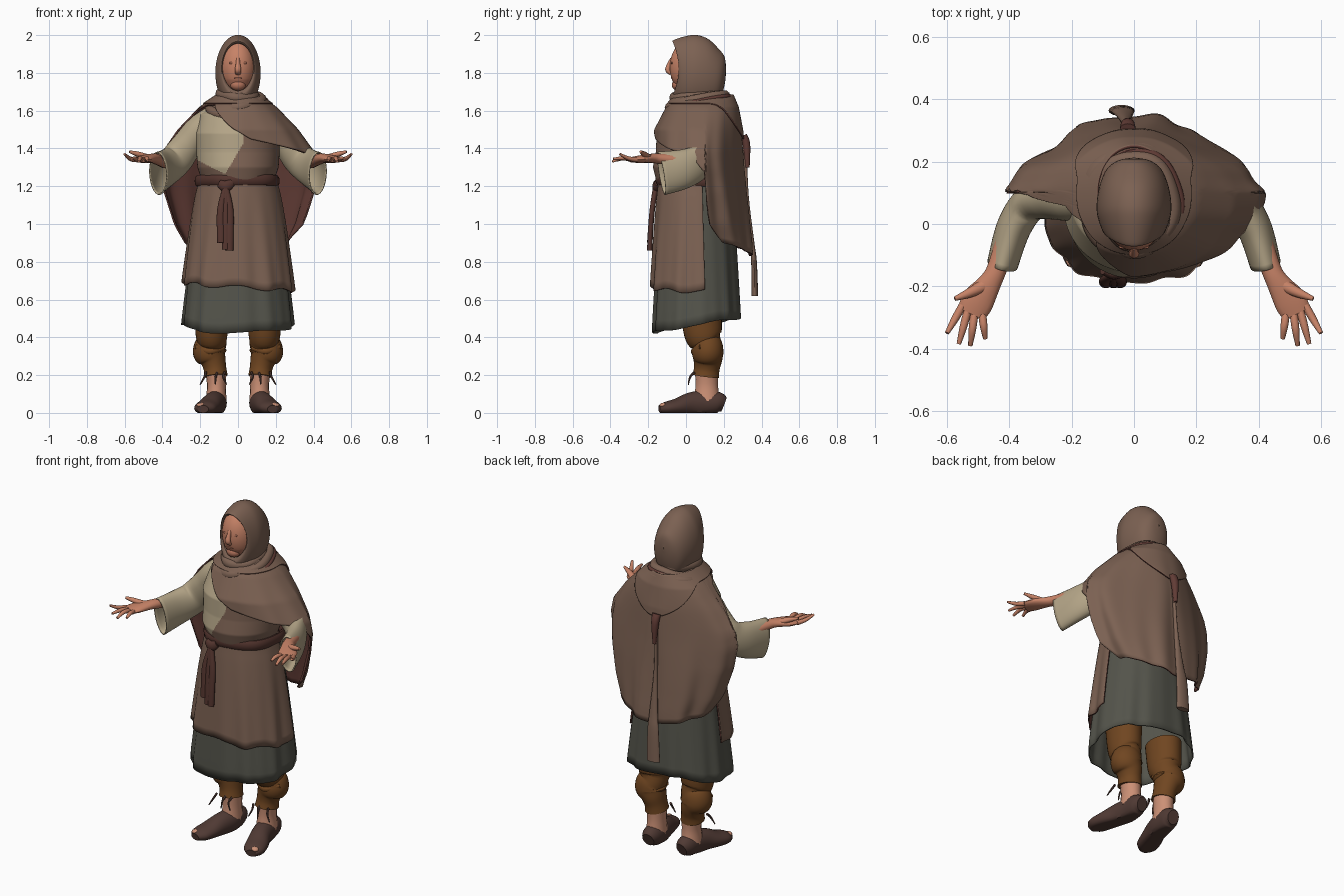
import bpy, bmesh
from math import sin, cos, pi, radians, copysign
from mathutils import Vector

cube = bpy.data.objects.get("Cube")
if cube:
    bpy.data.objects.remove(cube, do_unlink=True)


def material(name, r, g, b):
    m = bpy.data.materials.new(name)
    m.use_nodes = True
    m.diffuse_color = (r, g, b, 1)
    node = next(n for n in m.node_tree.nodes if n.type == 'BSDF_PRINCIPLED')
    node.inputs["Base Color"].default_value = (r, g, b, 1)
    node.inputs["Roughness"].default_value = .9
    return m


BROWN = material("brown wool", .2, .12, .085)
BEIGE = material("beige linen", .45, .37, .24)
GREY = material("grey green cloth", .088, .088, .07)
SKIN = material("skin", .57, .225, .135)
STUBBLE = material("stubble", .46, .175, .108)
WRAP = material("foot wrap", .6, .28, .18)
LEGGING = material("rust leggings", .162, .061, .015)
LEATHER = material("shoe leather", .08, .042, .034)
BELT = material("dark red belt", .09, .036, .028)
LINING = material("red brown lining", .12, .045, .036)


def table(rows, v):
    """Linear lookup in rows sorted by their first value."""
    if v <= rows[0][0]:
        return rows[0][1:]
    for a, b in zip(rows, rows[1:]):
        if v <= b[0]:
            t = (v - a[0]) / (b[0] - a[0])
            return [p + (q - p) * t for p, q in zip(a[1:], b[1:])]
    return rows[-1][1:]


def power(v, e):
    """Signed power, for squarer or more pointed ovals."""
    return copysign(abs(v)**e, v)


def spline(pts, steps=5):
    """Catmull-Rom resampling of a short list of tuples."""
    p = [pts[0], *pts, pts[-1]]
    out = []
    for i in range(1, len(p) - 2):
        for k in range(steps):
            t = k / steps
            out.append([b + .5 * t * (c - a + t * (2*a - 5*b + 4*c - d + t * (3*(b - c) + d - a)))
                        for a, b, c, d in zip(*p[i - 1:i + 3])])
    return out + [list(pts[-1])]


def loft(name, rings, mats, closed=True, wrap=False, cap=False, thick=0, rule=None, recalc=True):
    """Skin a list of point rings; thick adds a shell whose inside uses the second material."""
    bm = bmesh.new()
    vs = [[bm.verts.new(p) for p in ring] for ring in rings]
    n = len(vs[0])
    for i in range(len(vs) if wrap else len(vs) - 1):
        a, b = vs[i], vs[(i + 1) % len(vs)]
        for j in range(n if closed else n - 1):
            k = (j + 1) % n
            bm.faces.new((a[j], a[k], b[k], b[j]))
    if cap:
        bm.faces.new(vs[0])
        bm.faces.new(vs[-1])
    if recalc:
        bmesh.ops.recalc_face_normals(bm, faces=bm.faces)
    for f in bm.faces:
        f.smooth = True
        if rule:
            f.material_index = rule(f.calc_center_median())
    me = bpy.data.meshes.new(name)
    bm.to_mesh(me)
    bm.free()
    for m in mats:
        me.materials.append(m)
    me.set_sharp_from_angle(angle=radians(50))
    ob = bpy.data.objects.new(name, me)
    bpy.context.collection.objects.link(ob)
    if thick:
        s = ob.modifiers.new("Thickness", 'SOLIDIFY')
        s.thickness, s.offset = thick, -1
        s.material_offset = s.material_offset_rim = len(mats) - 1


def tube(name, pts, mat, side=1, n=16, thick=0):
    """Oval tube along (x, y, z, width radius, height radius) points; side mirrors x."""
    pts = spline(pts)
    c = [Vector(p[:3]) for p in pts]
    whole = (c[-1] - c[0]).normalized()
    up = Vector((0, 1, 0)) if abs(whole.z) > .75 else Vector((0, 0, 1))
    rings = []
    for i, p in enumerate(pts):
        d = (c[min(i + 1, len(c) - 1)] - c[max(i - 1, 0)]).normalized()
        u = d.cross(up).normalized()
        v = u.cross(d)
        ring = [c[i] + u * p[3] * cos(2*pi*k/n) + v * p[4] * sin(2*pi*k/n) for k in range(n)]
        rings.append([(q.x * side, q.y, max(q.z, 0)) for q in ring])
    loft(name, rings, [mat], cap=not thick, thick=thick)


def fold(name, y, z, rx, ry, r_out, r_up, tilt, mat, lean=0):
    """Closed roll of cloth around the body."""
    rings = []
    for i in range(64):
        a = 2*pi*i/64
        w = 1 + .025 * sin(5*a + z*40)
        rings.append([((rx*w + r_out*cos(b)) * cos(a), y + (ry*w + r_out*cos(b)) * sin(a),
                       z + tilt*sin(a) + lean*cos(a) + r_up*sin(b)) for b in (2*pi*k/10 for k in range(10))])
    loft(name, rings, [mat], wrap=True)


# Torso with the linen shirt showing on the right breast
TORSO = [(1.18, .19, -.14, .23), (1.24, .195, -.16, .24), (1.3, .215, -.175, .25), (1.38, .22, -.16, .26),
         (1.48, .225, -.155, .26), (1.58, .2, -.1, .24), (1.65, .09, -.01, .18)]
rings = []
for i in range(81):
    z = 1.18 + .47 * i / 80
    rx, f, b = table(TORSO, z)
    rings.append([(rx*cos(a), (f + b)/2 + (b - f)/2*sin(a), z) for a in (2*pi*k/200 for k in range(200))])
loft("torso", rings, [BROWN, BEIGE], cap=True,
     rule=lambda c: int(c.z > 1.265 + .5*max(0, -c.x - .07) and c.x < .025 - max(0, 1.42 - c.z)*.6))


# Underskirt and the tunic panel hanging over its front
def skirt_point(a, z, grow, pleat):
    t = min(1, max(0, (1.22 - z) / .75))
    w = 1 + pleat * t * (sin(11*a) + .6*sin(17*a + 1) + .5*sin(5*a))
    e = 1 - .15 * t
    return ((.195 + .1*t**.7 + grow) * w * power(cos(a), e),
            .057 + (.19 + .045*t**.7 + grow) * w * power(sin(a), e), z)


def skirt(name, a0, a1, hem, top, grow, pleat, mats, closed):
    n, rows = 160, 14
    angles = [radians(a0 + (a1 - a0) * k / (n if closed else n - 1)) for k in range(n)]
    loft(name, [[skirt_point(a, hem(a) + (top - hem(a)) * i / rows, grow + .008*(1 - i/rows), pleat) for a in angles]
                for i in range(rows + 1)], mats, closed=closed, thick=.008, recalc=False)


skirt("underskirt", 0, 360, lambda a: .465 + .04*sin(a) + .008*sin(4*a), 1.2, -.008, .016, [GREY], True)
skirt("tunic_skirt", 174, 368, lambda a: .665 - .02*cos(a) + .01*sin(7*a), 1.25, .012, .026, [BROWN, LINING], False)

# Belt with a flat knot and hanging ends
fold("belt", .055, 1.228, .211, .204, .014, .03, -.008, BELT)
tube("belt_knot", [(-.1, -.15, 1.215, .012, .02), (-.065, -.16, 1.2, .018, .03), (-.03, -.155, 1.22, .012, .02)], BELT)
for i, (x, low) in enumerate(((-.09, .9), (-.065, .865), (-.045, .86))):
    tube(f"belt_end_{i + 1}", [(-.065, -.16, 1.2, .014, .014), (x, -.178, 1.08, .02, .014),
                               (x, -.188, .96, .022, .014), (x, -.192, low, .02, .014)], BELT)

# Cloak: half width, front depth, back depth and squareness by height
PLAN = [(.8, .27, .2, .25, 2.5), (.9, .29, .2, .245, 2.3), (1, .345, .22, .235, 2), (1.17, .4, .25, .22, 1.7),
        (1.3, .42, .265, .21, 1.5), (1.38, .405, .268, .205, 1.45), (1.5, .32, .265, .195, 1.6),
        (1.62, .205, .205, .17, 2), (1.69, .1, .15, .14, 2)]
HEM = [(-130, 1.635), (-110, 1.57), (-80, 1.45), (-45, 1.4), (-15, 1.365), (0, 1.27), (6, 1), (20, .9),
       (90, .83), (165, .9), (174, 1), (180, 1.45), (190, 1.6), (205, 1.63), (230, 1.635)]


def drape(name, hem, grow, mats):
    n, rows = 200, 28
    rings = []
    for i in range(rows + 1):
        ring = []
        for k in range(n):
            deg = -130 + 360 * k / n
            a, low = radians(deg), hem(deg)
            z = low + (1.685 - low) * i / rows
            x, front, back, sq = table(PLAN, z)
            e = 2 / (sq if sin(a) > 0 else 2.1)
            depth = back if sin(a) > 0 else front
            w = 1 + .028 * min(1, (1.68 - z) * 1.6) * (sin(9*a + z*2) + .5*sin(15*a))
            ring.append(((x + grow) * w * power(cos(a), e), .1 + (depth + grow) * w * power(sin(a), e), z))
        rings.append(ring)
    loft(name, rings, mats, thick=.009, recalc=False)


drape("cloak", lambda d: table(HEM, d)[0], 0, [BROWN, LINING])
drape("cowl", lambda d: 1.64 - .19 * max(0, sin(radians(d)))**3, .01, [BROWN, LINING])
fold("cowl_fold_low", .07, 1.608, .15, .165, .028, .03, .042, BROWN, -.008)
fold("cowl_lining", .072, 1.64, .15, .163, .012, .012, .035, LINING, .012)
fold("cowl_fold_middle", .065, 1.645, .125, .148, .026, .03, .03, BROWN, .014)
fold("cowl_fold_high", .055, 1.682, .095, .12, .022, .028, .015, BROWN, -.008)

# Long tail of the hood down the back
tube("hood_tail_knot", [(-.02, .305, 1.47, .025, .018), (-.02, .32, 1.42, .022, .02), (-.02, .325, 1.3, .01, .012)], LINING)
tube("hood_tail", [(-.02, .31, 1.4, .008, .012), (-.025, .32, 1.15, .01, .012), (-.03, .348, .9, .026, .014),
                   (-.035, .36, .8, .036, .015), (-.04, .364, .62, .042, .018)], BROWN)

# Hood, drawn as ovals from the face opening to the back, its rim set back beside the cheeks
HOOD = [(-.055, .08, 1.705, 1.955), (-.072, .087, 1.675, 1.968), (-.05, .1, 1.63, 1.98), (.01, .115, 1.6, 1.997),
        (.06, .12, 1.6, 2), (.12, .111, 1.61, 1.978), (.175, .088, 1.65, 1.925), (.204, .05, 1.735, 1.885),
        (.213, .0004, 1.82, 1.821)]
loft("hood", [[(rx*cos(a), y + max(0, .03 - y)*.32*cos(a)**2, (lo + hi)/2 + (hi - lo)/2*sin(a))
               for a in (2*pi*k/48 for k in range(48))] for y, rx, lo, hi in spline(HOOD, 4)],
     [BROWN, LINING], thick=.006)


# Head and face
def ball(name, c, r, mats, rule=None, n=32):
    rings = []
    for i in range(n // 2 + 1):
        b = pi * (i / (n // 2) - .5) * .998
        rings.append([(c[0] + r[0]*cos(b)*cos(a), c[1] + r[1]*cos(b)*sin(a), c[2] + r[2]*sin(b))
                      for a in (2*pi*k/n for k in range(n))])
    loft(name, rings, mats, cap=True, rule=rule)


ball("head", (0, .02, 1.83), (.094, .106, .145), [SKIN, STUBBLE], lambda c: int(c.z < 1.765 and c.y < .05), 40)
ball("chin", (0, -.042, 1.735), (.04, .033, .03), [STUBBLE])
ball("mouth", (0, -.069, 1.772), (.026, .01, .007), [STUBBLE])
tube("nose", [(0, -.074, 1.875, .009, .01), (0, -.088, 1.845, .012, .012), (0, -.096, 1.815, .017, .014),
              (0, -.08, 1.795, .014, .008)], SKIN)

for side, label in ((1, "left"), (-1, "right")):
    ball(label + "_eye", (side*.033, -.074, 1.852), (.016, .006, .006), [STUBBLE], n=16)

    # Bell sleeve, forearm and open hand
    tube(label + "_sleeve", [(.13, .09, 1.54, .07, .085), (.205, .085, 1.495, .075, .08), (.268, .085, 1.42, .07, .08),
                             (.332, .068, 1.335, .06, .092), (.385, -.01, 1.292, .056, .104),
                             (.422, -.13, 1.268, .05, .116)], BEIGE, side, 32, .007)
    tube(label + "_hand", [(.39, .02, 1.33, .035, .035), (.435, -.13, 1.345, .032, .028), (.46, -.185, 1.348, .036, .024),
                           (.5, -.245, 1.343, .052, .02), (.522, -.288, 1.34, .046, .014)], SKIN, side)
    FINGERS = {"index": (.55, -.262, .6, -.35, 1.37), "middle": (.533, -.277, .562, -.385, 1.345),
               "ring": (.512, -.287, .525, -.39, 1.33), "little": (.487, -.29, .477, -.368, 1.335)}
    for finger, (x, y, tx, ty, tz) in FINGERS.items():
        tube(f"{label}_{finger}_finger", [(x, y, 1.34, .013, .013), ((x + tx)/2, (y + ty)/2, 1.348, .012, .011),
                                          (tx, ty, tz, .007, .006)], SKIN, side, 10)
    tube(label + "_thumb", [(.475, -.195, 1.35, .022, .018), (.53, -.222, 1.37, .015, .014),
                            (.575, -.24, 1.383, .007, .007)], SKIN, side, 10)

    # Leggings gathered below the knee, foot wrap, ties and shoe
    tube(label + "_legging", [(.118, .105, .195, .064, .07), (.122, .11, .235, .06, .068), (.132, .115, .28, .068, .076),
                              (.148, .115, .315, .088, .083), (.148, .115, .345, .086, .081), (.137, .107, .37, .076, .08),
                              (.14, .09, .42, .085, .1), (.14, .08, .56, .09, .11)], LEGGING, side, 28)
    tube(label + "_legging_roll", [(.075, .075, .345, .012, .014), (.148, .042, .325, .016, .018),
                                   (.22, .08, .35, .012, .014)], LEGGING, side)
    tube(label + "_foot_wrap", [(.116, .11, .06, .056, .07), (.114, .11, .14, .05, .06), (.116, .11, .21, .055, .062)], WRAP, side)
    for i, x in enumerate((.07, .11, .17)):
        tube(f"{label}_tie_{i + 1}", [(x, .045, .215, .007, .007), (x + .008, .022, .19, .006, .006),
                                      (x + .02*(i - .5), .012, .15, .003, .003)], LEATHER, side, 6)
    tube(label + "_shoe", [(.11, .2, .045, .035, .04), (.113, .165, .055, .052, .058), (.118, .09, .05, .057, .068),
                           (.135, .02, .045, .057, .062), (.16, -.05, .032, .062, .044), (.177, -.105, .025, .057, .034),
                           (.185, -.14, .02, .03, .02)], LEATHER, side, 24)
    ball(label + "_bare_toe", (side*.196, -.12, .04), (.022, .02, .014), [WRAP], n=16)
